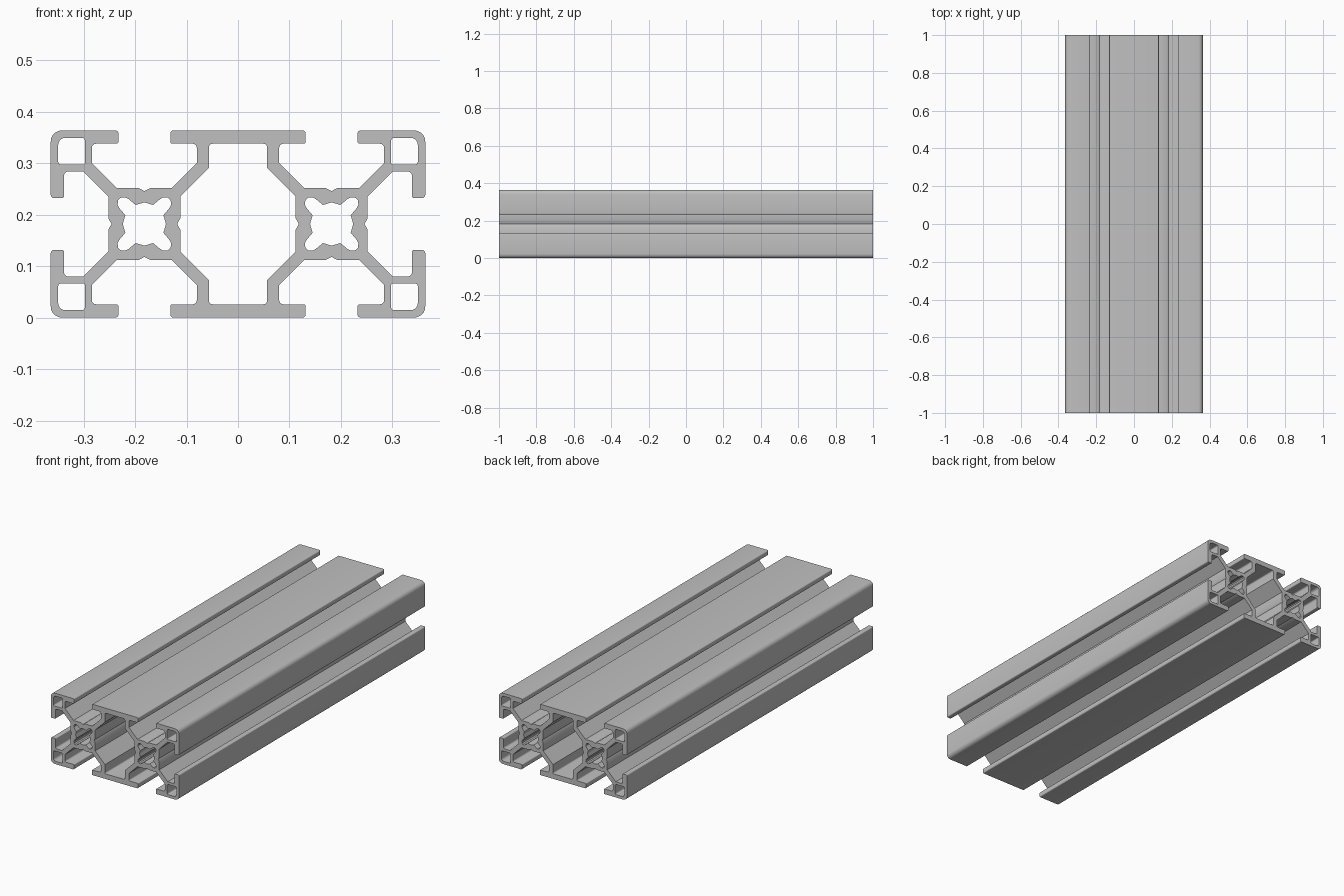
import bpy, bmesh
from math import pi
from mathutils import Matrix, Vector

cube = bpy.data.objects.get("Cube")
if cube:
    bpy.data.objects.remove(cube, do_unlink=True)

HALF = 0.182        # half height of the section, also the offset of each cell
LENGTH = 2.0


def turn(points, quarter_turns, cx):
    """Rotate (x, y, radius) points clockwise in quarter turns, then shift to a cell."""
    m = Matrix.Rotation(-quarter_turns * pi / 2, 2)
    return [(*(m @ Vector(p[:2]) + Vector((cx, 0))), p[2]) for p in points]


def fillet(points, steps=5):
    """Round every corner of a closed outline by its own radius."""
    out = []
    for i, (x, y, r) in enumerate(points):
        p = Vector((x, y))
        if r == 0:
            out.append(p)
            continue
        a = (Vector(points[i - 1][:2]) - p).normalized()
        b = (Vector(points[(i + 1) % len(points)][:2]) - p).normalized()
        centre = p + (a + b) * r
        for k in range(steps + 1):
            t = k / steps * pi / 2
            spoke = Matrix.Rotation(t, 2) @ Vector((1, 0))
            out.append(centre - b * r * spoke.x - a * r * spoke.y)
    return out


def mirror_x(points):
    return [(-x, y, r) for x, y, r in reversed(points)]


# T-slot, from the lip down to the centring groove, then mirrored
half_slot = [(-0.0505, HALF, 0.006), (-0.0505, 0.156, 0.004), (-0.102, 0.156, 0.008),
             (-0.102, 0.1185, 0), (-0.0535, 0.07, 0), (-0.0115, 0.07, 0)]
slot = half_slot + [(0, 0.064, 0)] + mirror_x(half_slot)
corner = [(HALF, HALF, 0.022)]

# Outer outline: three slots and two rounded corners on each cell
outer = []
for cx, first in ((HALF, 0), (-HALF, 2)):
    for q in range(3):
        outer += turn(slot, first + q, cx)
        if q < 2:
            outer += turn(corner, first + q, cx)
loops = [outer]

# Large middle cavity
side = [(0.0565, 0.156, 0.007), (0.0565, 0.109, 0), (0.112, 0.0535, 0), (0.112, 0.0115, 0)]
right = side + [(0.118, 0, 0)] + [(x, -y, r) for x, y, r in reversed(side)]
loops.append(right + turn(right, 2, 0))

# Four-lobed core bores and hollow corner chambers
lobe = [(0, 0.042, 0), (0.017, 0.037, 0), (0.03, 0.048, 0), (0.037, 0.052, 0),
        (0.046, 0.051, 0), (0.051, 0.046, 0), (0.052, 0.037, 0), (0.048, 0.03, 0),
        (0.037, 0.017, 0)]
lo, hi = 0.1155, 0.1675
chamber = [(lo, lo, 0.004), (lo, hi, 0.006), (hi, hi, 0.014), (hi, lo, 0.006)]
for cx, first in ((HALF, 0), (-HALF, 2)):
    loops.append([p for q in range(4) for p in turn(lobe, q, cx)])
    loops += [turn(chamber, first + q, cx) for q in range(2)]

# Fill the section and extrude it along the length
curve = bpy.data.curves.new("section", "CURVE")
curve.dimensions = "2D"
curve.fill_mode = "BOTH"
curve.extrude = LENGTH / 2
for loop in loops:
    pts = fillet(loop)
    spline = curve.splines.new("POLY")
    spline.points.add(len(pts) - 1)
    for point, p in zip(spline.points, pts):
        point.co = (p.x, p.y, 0, 1)
    spline.use_cyclic_u = True
rail = bpy.data.objects.new("slotted_rail", curve)
bpy.context.collection.objects.link(rail)
bpy.ops.object.select_all(action="DESELECT")
rail.select_set(True)
bpy.context.view_layer.objects.active = rail
bpy.ops.object.convert(target="MESH")
rail = bpy.context.object
rail.name = "slotted_rail"

# Lay the rail along y, standing on the ground
mesh = rail.data
bm = bmesh.new()
bm.from_mesh(mesh)
bmesh.ops.remove_doubles(bm, verts=bm.verts, dist=0.0001)
bmesh.ops.transform(bm, verts=bm.verts,
                    matrix=Matrix.Translation((0, 0, HALF)) @ Matrix.Rotation(pi / 2, 4, "X"))
bmesh.ops.recalc_face_normals(bm, faces=bm.faces)
bm.to_mesh(mesh)
bm.free()

# Plain aluminium grey
grey = bpy.data.materials.new("aluminium grey")
grey.use_nodes = True
colour = (0.53, 0.53, 0.53, 1)
grey.diffuse_color = colour
grey.node_tree.nodes["Principled BSDF"].inputs["Base Color"].default_value = colour
mesh.materials.clear()
mesh.materials.append(grey)
bpy.ops.object.shade_smooth_by_angle(angle=pi / 6)
